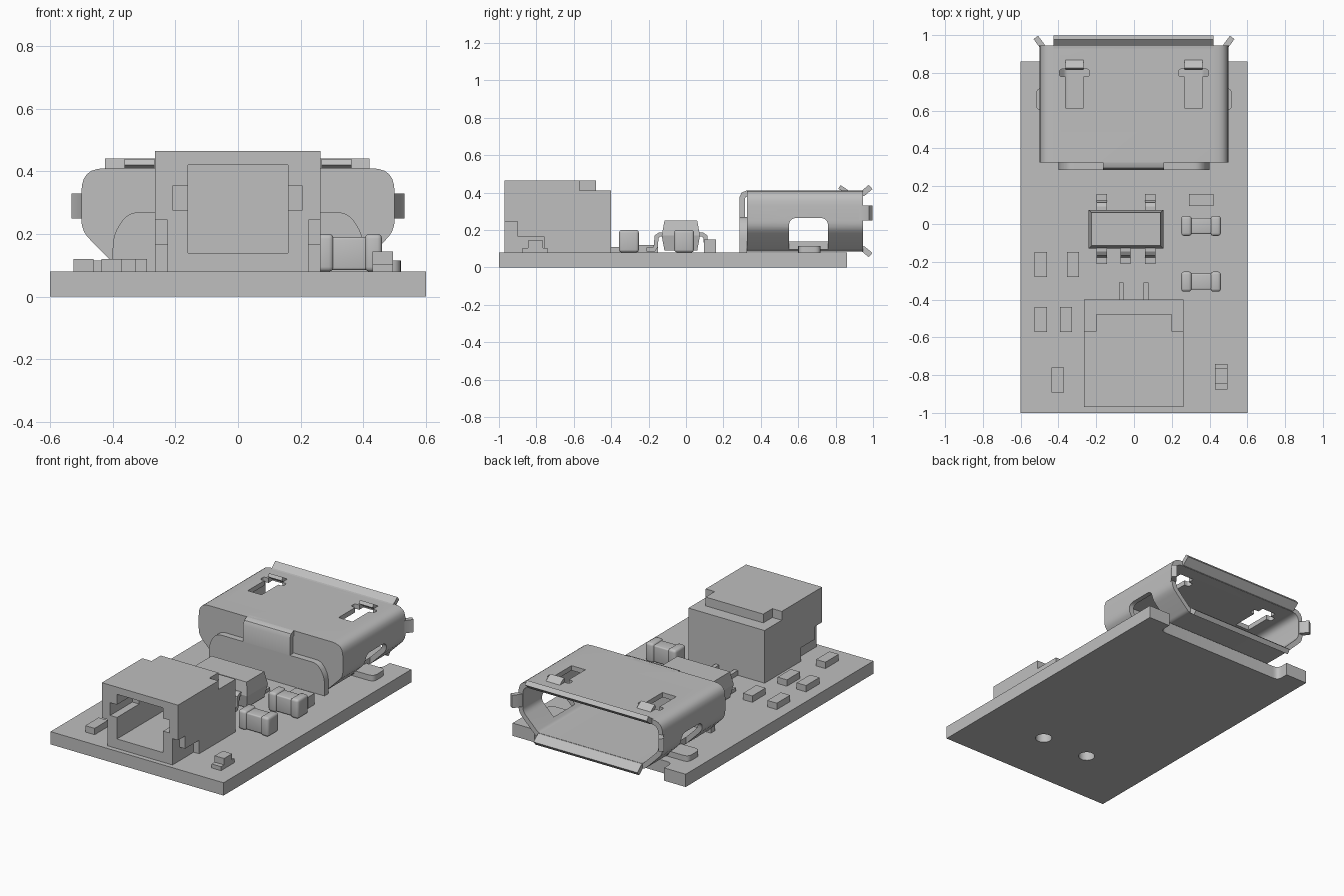
import bpy, bmesh, math
from mathutils import Vector

cube = bpy.data.objects.get("Cube")
if cube:
    bpy.data.objects.remove(cube, do_unlink=True)

grey = bpy.data.materials.new("plain_grey")
grey.use_nodes = True
grey.diffuse_color = (0.52, 0.52, 0.52, 1)
grey.node_tree.nodes["Principled BSDF"].inputs["Base Color"].default_value = grey.diffuse_color


def loft(name, rings):
    """Closed solid through rings that have equal point counts."""
    bm = bmesh.new()
    loops = [[bm.verts.new(p) for p in ring] for ring in rings]
    n = len(loops[0])
    for a, b in zip(loops, loops[1:]):
        for i in range(n):
            j = (i + 1) % n
            bm.faces.new((a[i], a[j], b[j], b[i]))
    bm.faces.new(loops[0])
    bm.faces.new(loops[-1])
    bmesh.ops.recalc_face_normals(bm, faces=bm.faces)
    mesh = bpy.data.meshes.new(name)
    bm.to_mesh(mesh)
    bm.free()
    mesh.materials.append(grey)
    ob = bpy.data.objects.new(name, mesh)
    bpy.context.collection.objects.link(ob)
    return ob


def prism(name, pts, a, b, axis):
    """Extrude a 2D outline from a to b along an axis."""
    place = {"x": lambda u, v, w: (w, u, v),
             "y": lambda u, v, w: (u, w, v),
             "z": lambda u, v, w: (u, v, w)}[axis]
    return loft(name, [[place(p[0], p[1], w) for p in pts] for w in (a, b)])


def rect(x0, x1, y0, y1):
    return [(x0, y0), (x1, y0), (x1, y1), (x0, y1)]


def box(name, x0, x1, y0, y1, z0, z1, bevel=0):
    ob = prism(name, rect(x0, x1, y0, y1), z0, z1, "z")
    if bevel:
        mod = ob.modifiers.new("bevel", "BEVEL")
        mod.width, mod.segments = bevel, 3
        finish(ob)
    return ob


def finish(ob):
    """Apply modifiers and smooth the curved surfaces."""
    bpy.ops.object.select_all(action="DESELECT")
    ob.select_set(True)
    bpy.context.view_layer.objects.active = ob
    for mod in list(ob.modifiers):
        bpy.ops.object.modifier_apply(modifier=mod.name)
    bpy.ops.object.shade_smooth_by_angle(angle=math.radians(32))


def cut(ob, cutters):
    for c in cutters:
        c.hide_render = True
        mod = ob.modifiers.new("cut", "BOOLEAN")
        mod.operation, mod.solver, mod.object = "DIFFERENCE", "EXACT", c
    finish(ob)
    for c in cutters:
        bpy.data.objects.remove(c, do_unlink=True)


def rounded(corners, steps=6):
    """Outline from (u, v, radius) corners."""
    pts, n = [], len(corners)
    for i, (u, v, r) in enumerate(corners):
        p = Vector((u, v))
        if r == 0:
            pts.append(p)
            continue
        a = p + (Vector(corners[i - 1][:2]) - p).normalized() * r
        b = p + (Vector(corners[(i + 1) % n][:2]) - p).normalized() * r
        for k in range(steps + 1):
            t = k / steps
            q = a * (1 - t) ** 2 + p * 2.4 * t * (1 - t) + b * t ** 2
            pts.append(q / ((1 - t) ** 2 + 2.4 * t * (1 - t) + t ** 2))
    return pts


def mirror_half(half):
    return half + [(-x, z, r) for x, z, r in reversed(half)]


def circle(x, y, r, n=24):
    return [(x + r * math.cos(2 * math.pi * i / n), y + r * math.sin(2 * math.pi * i / n)) for i in range(n)]


def ribbon(path, t):
    """Outline of a bent strip of thickness t along a 2D path."""
    path = [Vector(p) for p in path]
    left, right = [], []
    for i, p in enumerate(path):
        dirs = []
        if i > 0:
            dirs.append((p - path[i - 1]).normalized())
        if i < len(path) - 1:
            dirs.append((path[i + 1] - p).normalized())
        normals = [Vector((-d.y, d.x)) for d in dirs]
        m = sum(normals, Vector((0, 0))).normalized()
        off = m * (t / 2 / m.dot(normals[0]))
        left.append(p + off)
        right.append(p - off)
    return left + right[::-1]


TOP = 0.08  # board surface

# Circuit board with rear notch and two peg holes
board = box("board", -0.6, 0.6, -1, 0.86, 0, TOP)
notch = rounded([(-0.45, 0.78, 0.04), (0.45, 0.78, 0.04), (0.45, 0.95, 0), (-0.45, 0.95, 0)])
cut(board, [prism("notch_cutter", notch, -0.1, 0.2, "z")] +
    [prism("hole_cutter", circle(s * 0.165, -0.63, 0.048), -0.1, 0.2, "z") for s in (-1, 1)])

# Front wire socket with stepped rear, open mouth and lower side notches
socket = box("wire_socket", -0.265, 0.263, -0.97, -0.4, TOP, 0.465)
cutters = [box("mouth_cutter", -0.16, 0.16, -1.1, -0.5, 0.14, 0.42),
           box("key_cutter", -0.207, 0.205, -1.1, -0.75, 0.275, 0.355),
           box("rear_step_cutter", -0.4, 0.4, -0.48, -0.3, 0.41, 0.6)]
for s in (-1, 1):
    x0, x1 = sorted((s * 0.2, s * 0.4))
    cutters.append(box("corner_cutter", x0, x1, -0.57, -0.3, 0.41, 0.6))
    x0, x1 = sorted((s * 0.225, s * 0.4))
    side = [(-1.1, 0), (-0.76, 0), (-0.76, 0.165), (-0.9, 0.165), (-0.9, 0.245), (-1.1, 0.245)]
    cutters.append(prism("side_cutter", side, x0, x1, "x"))
cut(socket, cutters)
for i, x in enumerate((-0.067, 0.063)):
    box(f"socket_pin_{i + 1}", x - 0.0125, x + 0.0125, -0.42, -0.31, TOP, 0.11)

# Chip with tapered body and bent leads
loft("chip_body", [[(x, y, z) for x, y in rect(-0.24 + d, 0.155 - d, -0.13 + d, 0.075 - d)]
                   for d, z in ((0.015, 0.09), (0, 0.17), (0.015, 0.25))])
for sign, xs in ((1, (-0.17, 0.085)), (-1, (-0.17, -0.045, 0.085))):
    path = [(0.08, 0.175), (0.115, 0.175), (0.13, 0.165), (0.135, 0.11), (0.145, 0.095), (0.185, 0.095)]
    lead = ribbon([(-0.027 + sign * y, z) for y, z in path], 0.022)
    for i, x in enumerate(xs):
        finish(prism(f"chip_lead_{'back' if sign > 0 else 'front'}_{i + 1}", lead, x - 0.0275, x + 0.0275, "x"))

# Capacitors with wider rounded end caps
for i, y in enumerate((-0.01, -0.305)):
    box(f"capacitor_body_{i + 1}", 0.28, 0.43, y - 0.043, y + 0.043, TOP + 0.005, 0.19, 0.008)
    for side, x in (("right", 0.25), ("left", 0.405)):
        box(f"capacitor_cap_{side}_{i + 1}", x, x + 0.055, y - 0.053, y + 0.053, TOP, 0.2, 0.015)

# Small chip parts
for i, (x, y) in enumerate(((-0.493, -0.215), (-0.323, -0.215), (-0.493, -0.505), (-0.36, -0.505), (-0.403, -0.825))):
    box(f"resistor_{i + 1}", x - 0.0325, x + 0.0325, y - 0.066, y + 0.066, TOP, 0.12)
box("small_capacitor", 0.29, 0.42, 0.095, 0.16, TOP, 0.15)
box("indicator_base", 0.43, 0.495, -0.875, -0.74, TOP, 0.105)
box("indicator_lens", 0.43, 0.495, -0.845, -0.765, 0.105, 0.145)

# Rear port shell: hollow, open at the back
outer = mirror_half([(0.375, 0.085, 0.02), (0.5, 0.21, 0.04), (0.5, 0.41, 0.08)])
inner = mirror_half([(0.362, 0.115, 0.015), (0.47, 0.222, 0.03), (0.47, 0.38, 0.055)])
shell = prism("port_shell", rounded(outer), 0.325, 0.945, "y")
cutters = [prism("cavity_cutter", rounded(inner), 0.37, 1.1, "y")]
window = rounded([(0.55, 0.05, 0), (0.76, 0.05, 0), (0.76, 0.265, 0.05), (0.55, 0.265, 0.05)])
for s in (-1, 1):
    x0, x1 = sorted((s * 0.385, s * 0.7))
    cutters.append(prism("window_cutter", window, x0, x1, "x"))
    x = s * 0.315
    slot = rounded([(x - 0.08, 0.78, 0.018), (x + 0.08, 0.78, 0.018), (x + 0.08, 0.82, 0.018), (x - 0.08, 0.82, 0.018)])
    cutters.append(prism("slot_cutter", slot, 0.33, 0.6, "z"))
    cutters.append(box("latch_cutter", x - 0.048, x + 0.048, 0.615, 0.86, 0.33, 0.6))
cut(shell, cutters)

# Latch springs, feet and side lips on both sides of the shell
for side, s in (("left", 1), ("right", -1)):
    x = s * 0.315
    spring = ribbon([(0.87, 0.395), (0.845, 0.415), (0.82, 0.43)], 0.022)
    finish(prism(f"latch_spring_{side}", spring, x - 0.048, x + 0.048, "x"))
    foot = rounded([(s * 0.34, 0.6, 0), (s * 0.52, 0.6, 0.04), (s * 0.52, 0.72, 0.04), (s * 0.34, 0.72, 0)])
    finish(prism(f"shell_foot_{side}", foot, TOP, 0.115, "z"))
    lip = ribbon([(s * 0.485, 0.93), (s * 0.488, 0.945), (s * 0.52, 0.988)], 0.03)
    finish(prism(f"side_lip_{side}", lip, 0.25, 0.33, "z"))

# Flared upper and lower lips
finish(prism("upper_lip", ribbon([(0.93, 0.395), (0.948, 0.397), (0.987, 0.43)], 0.03), -0.425, 0.42, "x"))
finish(prism("lower_lip", ribbon([(0.93, 0.1), (0.948, 0.098), (0.987, 0.066)], 0.03), -0.36, 0.36, "x"))

# Folded flap that closes the inner end of the shell
fold = ribbon([(0.36, 0.395), (0.325, 0.395), (0.308, 0.388), (0.3, 0.37), (0.3, 0.25)], 0.03)
finish(prism("flap_fold", fold, -0.165, 0.16, "x"))
wing = mirror_half([(0.4, TOP, 0), (0.4, 0.2, 0.05), (0.35, 0.27, 0.04)])
finish(prism("flap_plate", rounded(wing), 0.285, 0.325, "y"))
